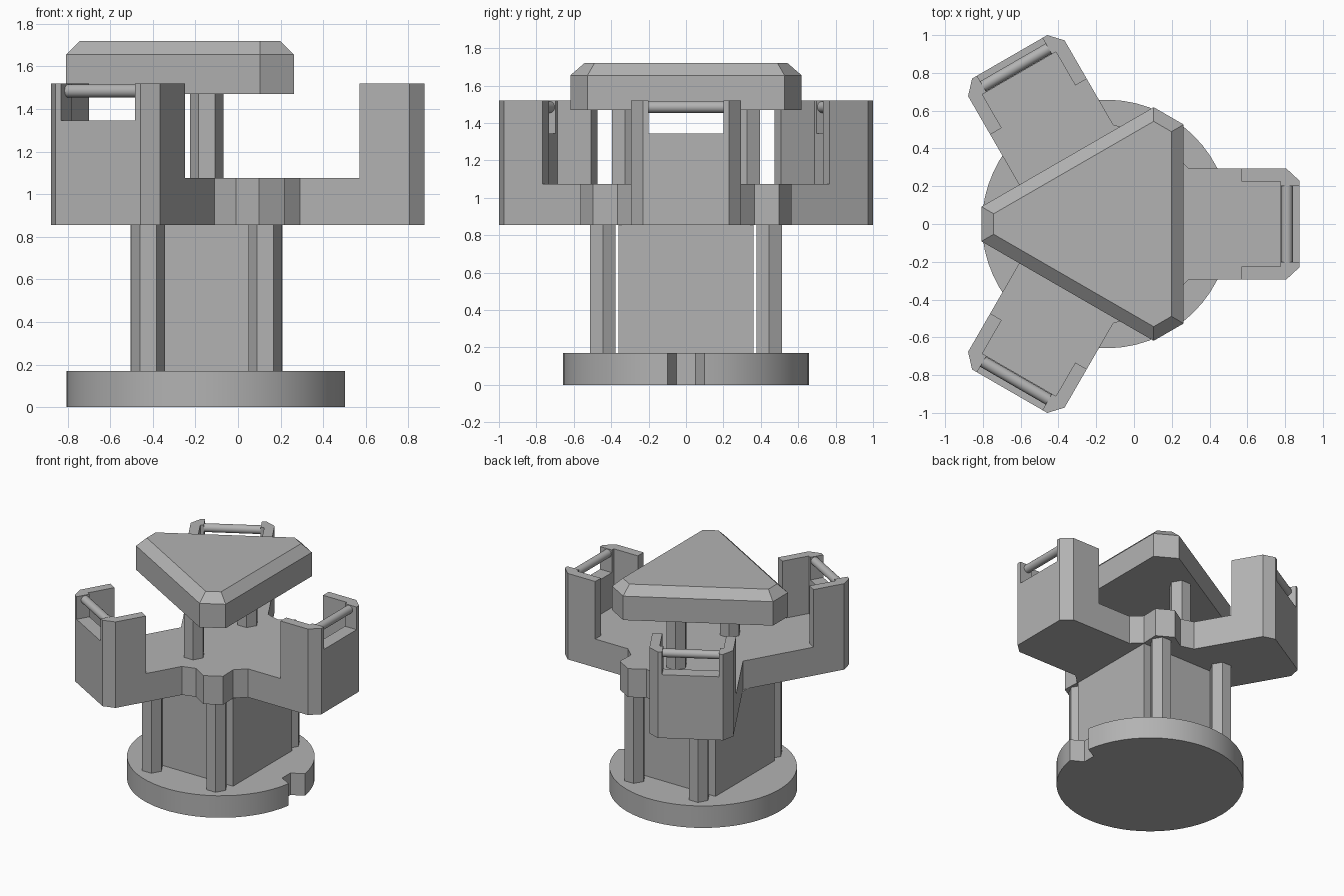
import bpy, bmesh, math
from mathutils import Matrix, Vector

cube = bpy.data.objects.get("Cube")
if cube:
    bpy.data.objects.remove(cube, do_unlink=True)

CX = -0.147          # axis of the three-armed layout
ARMS = (0, 120, 240)

grey = bpy.data.materials.new("plain grey")
grey.use_nodes = True
colour = (0.45, 0.45, 0.45, 1)
grey.diffuse_color = colour
grey.node_tree.nodes["Principled BSDF"].inputs["Base Color"].default_value = colour


def turn(points, degrees):
    """Rotate outline points about the axis."""
    rot = Matrix.Rotation(math.radians(degrees), 2)
    return [rot @ Vector(p) for p in points]


def finish(name, bm):
    bmesh.ops.recalc_face_normals(bm, faces=bm.faces)
    mesh = bpy.data.meshes.new(name)
    bm.to_mesh(mesh)
    bm.free()
    mesh.materials.append(grey)
    ob = bpy.data.objects.new(name, mesh)
    ob.location.x = CX
    bpy.context.collection.objects.link(ob)
    return ob


def prism(name, outlines, z0, z1):
    """Extrude one or more outlines straight up."""
    bm = bmesh.new()
    for outline in outlines:
        face = bm.faces.new([bm.verts.new((x, y, z0)) for x, y in outline])
        up = bmesh.ops.extrude_face_region(bm, geom=[face], use_keep_orig=True)
        verts = [v for v in up["geom"] if isinstance(v, bmesh.types.BMVert)]
        bmesh.ops.translate(bm, verts=verts, vec=(0, 0, z1 - z0))
    return finish(name, bm)


def hexagon(x, y, r=0.078):
    return [(x + p.x, y + p.y) for a in range(0, 360, 60) for p in turn([(r, 0)], a)]


def box(x0, x1, half):
    return [(x0, -half), (x1, -half), (x1, half), (x0, half)]


def smooth(ob):
    bpy.ops.object.select_all(action="DESELECT")
    ob.select_set(True)
    bpy.context.view_layer.objects.active = ob
    bpy.ops.object.shade_smooth_by_angle(angle=math.radians(30))


# Round base with a tapered notch in its rim
R, STEPS = 0.658, 56
start = math.asin(0.1 / R)
sweep = 2 * math.pi - 2 * start
rim = [(R * math.cos(start + sweep * i / STEPS), R * math.sin(start + sweep * i / STEPS))
       for i in range(STEPS + 1)]
smooth(prism("round_base", [rim + [(0.56, -0.05), (0.56, 0.05)]], 0, 0.17))

# Square core and its four corner posts
prism("core_column", [box(-0.357, 0.357, 0.36)], 0.17, 0.855)
for sx, side in ((-1, "right"), (1, "left")):
    for sy, end in ((-1, "front"), (1, "back")):
        prism(f"{end}_{side}_lower_post", [hexagon(sx * 0.275, sy * 0.445)], 0.17, 0.855)

# Three-armed platform: full-height outline, then carved
arm = [(0.952, -0.295), (1.022, -0.23), (1.022, 0.23), (0.952, 0.295)]
half_bump = [(0.474, 0.231), (0.499, 0.13), (0.613, 0.069)]
bump = [(r, -t) for r, t in half_bump] + half_bump[::-1]
inner_corner = [(0.341, 0)]
outline = (arm + turn(bump, 60) + turn(arm, 120) + turn(inner_corner, 180)
           + turn(arm, 240) + turn(bump, 300))
platform = prism("armed_platform", [outline], 0.855, 1.52)

pocket = [(0.717, -0.225), (0.922, -0.225), (0.922, 0.225), (0.717, 0.225),
          (0.717, 0.717 * math.sqrt(3))]
cutters = [
    prism("hollow_cutter", [[p for a in ARMS for p in turn(pocket, a)]], 1.075, 1.7),
    prism("window_cutter", [turn(box(0.85, 1.2, 0.2), a) for a in ARMS], 1.345, 1.7),
]
for cutter in cutters:
    cutter.hide_render = True
    mod = platform.modifiers.new(cutter.name, "BOOLEAN")
    mod.operation, mod.solver, mod.object = "DIFFERENCE", "EXACT", cutter
bpy.context.view_layer.update()
carved = bpy.data.meshes.new_from_object(
    platform.evaluated_get(bpy.context.evaluated_depsgraph_get()))
platform.modifiers.clear()
platform.data = carved
for cutter in cutters:
    bpy.data.objects.remove(cutter, do_unlink=True)

# Round bar across the opening of each arm
for a, where in zip(ARMS, ("left", "back", "front")):
    bm = bmesh.new()
    place = (Matrix.Rotation(math.radians(a), 4, "Z")
             @ Matrix.Translation((0.957, 0, 1.485))
             @ Matrix.Rotation(math.pi / 2, 4, "X"))
    bmesh.ops.create_cone(bm, cap_ends=True, segments=20, radius1=0.031, radius2=0.031,
                          depth=0.42, matrix=place)
    smooth(finish(f"{where}_arm_bar", bm))

# Two posts carrying the roof
for sy, end in ((-1, "front"), (1, "back")):
    prism(f"{end}_roof_post", [hexagon(0, sy * 0.327)], 1.075, 1.47)


# Triangular roof with cut corners and a sloped edge
def roof_outline(inset):
    d, corner = 0.41 - inset, 0.661 - inset
    t = (corner - d / 2) / math.sin(math.radians(60))
    return [p for a in ARMS for p in turn([(d, -t), (d, t)], a)]


bm = bmesh.new()
rings = [[bm.verts.new((x, y, z)) for x, y in roof_outline(inset)]
         for z, inset in ((1.47, 0), (1.655, 0), (1.72, 0.065))]
bm.faces.new(rings[0])
bm.faces.new(rings[-1])
for low, high in zip(rings, rings[1:]):
    for i in range(len(low)):
        j = (i + 1) % len(low)
        bm.faces.new((low[i], low[j], high[j], high[i]))
finish("roof", bm)
